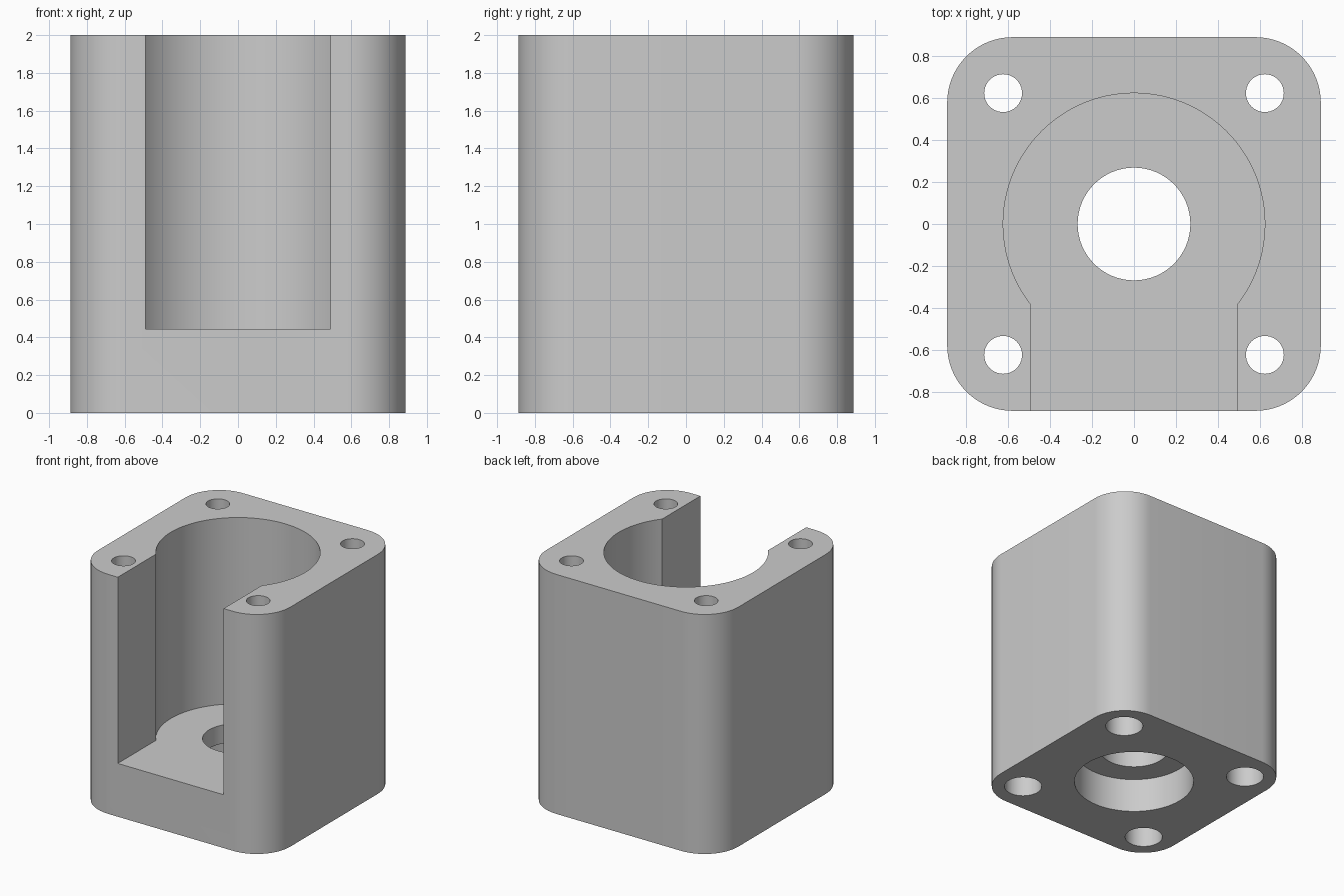
import bpy
import bmesh
from math import cos, sin, pi, asin, radians

cube = bpy.data.objects.get("Cube")
if cube:
    bpy.data.objects.remove(cube, do_unlink=True)

HALF, HEIGHT, CORNER = 0.888, 2.0, 0.311
PITCH = 0.622                    # bolt hole offset from the centre
BORE, SLOT, FLOOR = 0.622, 0.489, 0.445

grey = bpy.data.materials.new("plain grey")
grey.use_nodes = True
grey.diffuse_color = (0.6, 0.6, 0.6, 1)
grey.node_tree.nodes["Principled BSDF"].inputs["Base Color"].default_value = (0.6, 0.6, 0.6, 1)


def arc(cx, cy, r, start, end, steps):
    return [(cx + r * cos(start + (end - start) * i / steps),
             cy + r * sin(start + (end - start) * i / steps)) for i in range(steps + 1)]


def prism(name, outline, z0, z1):
    """Extrude a counter-clockwise outline from z0 to z1."""
    bm = bmesh.new()
    base = bm.faces.new([bm.verts.new((x, y, z0)) for x, y in outline])
    top = bmesh.ops.extrude_face_region(bm, geom=[base])["geom"]
    bmesh.ops.translate(bm, vec=(0, 0, z1 - z0),
                        verts=[v for v in top if isinstance(v, bmesh.types.BMVert)])
    bmesh.ops.recalc_face_normals(bm, faces=bm.faces)
    mesh = bpy.data.meshes.new(name)
    bm.to_mesh(mesh)
    bm.free()
    mesh.materials.append(grey)
    obj = bpy.data.objects.new(name, mesh)
    bpy.context.collection.objects.link(obj)
    return obj


def cut(target, outline, z0, z1):
    """Subtract a prism and discard the cutter."""
    cutter = prism("cutter", outline, z0, z1)
    cutter.hide_render = True
    mod = target.modifiers.new("cut", "BOOLEAN")
    mod.operation, mod.solver, mod.object = "DIFFERENCE", "EXACT", cutter
    bpy.ops.object.modifier_apply(modifier=mod.name)
    bpy.data.objects.remove(cutter, do_unlink=True)


def circle(cx, cy, r, steps):
    return arc(cx, cy, r, 0, 2 * pi, steps)[:-1]


# Rounded square block
c = HALF - CORNER
outline = []
for i, (sx, sy) in enumerate([(1, 1), (-1, 1), (-1, -1), (1, -1)]):
    outline += arc(sx * c, sy * c, CORNER, i * pi / 2, (i + 1) * pi / 2, 16)
housing = prism("housing", outline, 0, HEIGHT)
bpy.context.view_layer.objects.active = housing
housing.select_set(True)

# Main bore, opening through a slot at the front
a = asin(SLOT / BORE)
keyhole = arc(0, 0, BORE, -pi / 2 + a, 3 * pi / 2 - a, 80) + [(-SLOT, -1.2), (SLOT, -1.2)]
cut(housing, keyhole, FLOOR, HEIGHT + 0.2)

# Shaft hole with a bearing recess underneath
cut(housing, circle(0, 0, 0.268, 64), -0.2, FLOOR + 0.2)
cut(housing, circle(0, 0, 0.47, 80), -0.2, 0.29)

# Four bolt holes with head recesses underneath
for sx in (-1, 1):
    for sy in (-1, 1):
        cut(housing, circle(sx * PITCH, sy * PITCH, 0.09, 40), -0.2, HEIGHT + 0.2)
        cut(housing, circle(sx * PITCH, sy * PITCH, 0.147, 48), -0.2, 0.29)

bpy.ops.object.shade_smooth_by_angle(angle=radians(30))
